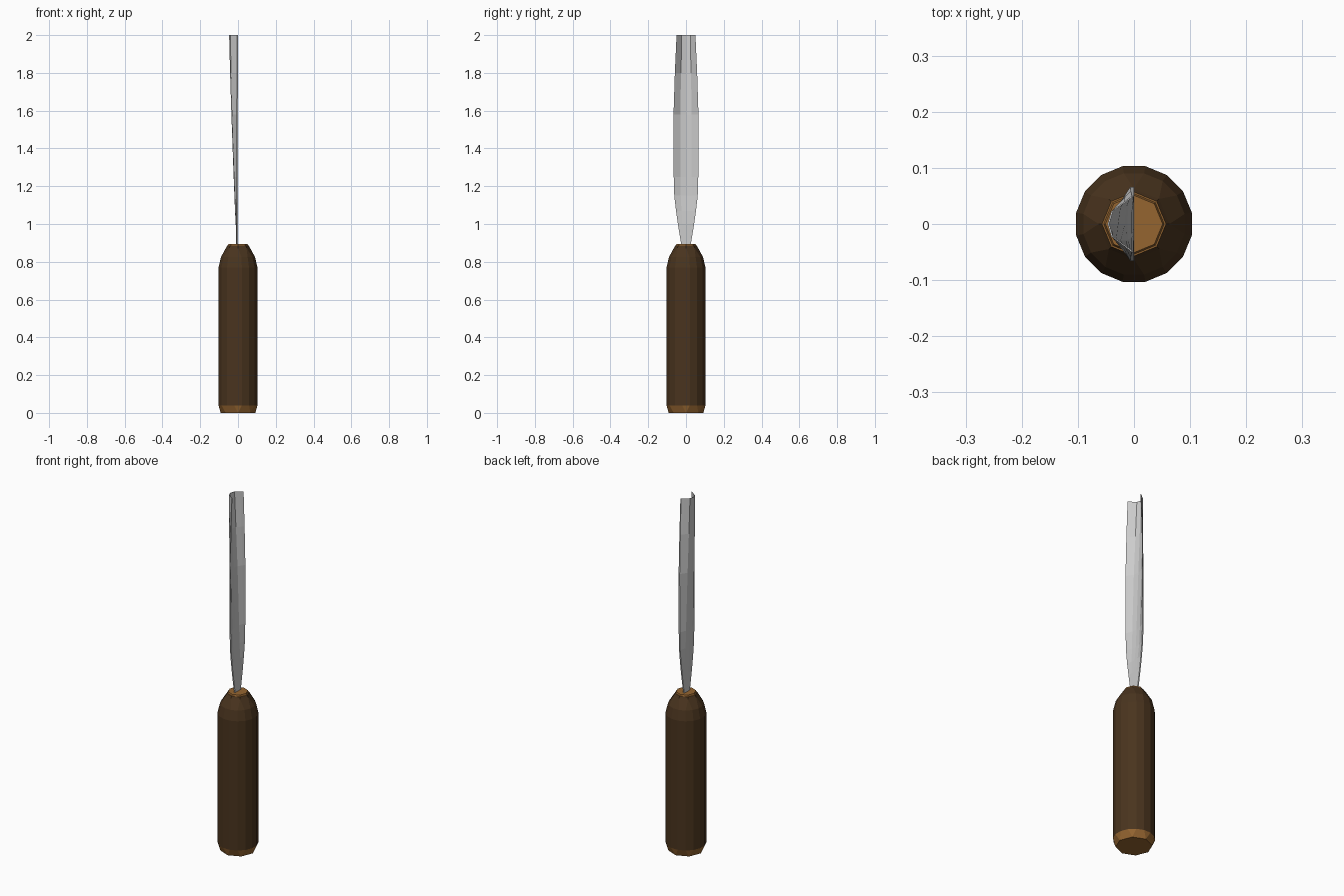
import bpy, bmesh, math

if "Cube" in bpy.data.objects:
    bpy.data.objects.remove(bpy.data.objects["Cube"])

SIDES = 16


def material(name, rgb):
    m = bpy.data.materials.new(name)
    m.diffuse_color = (*rgb, 1)
    m.use_nodes = True
    m.node_tree.nodes["Principled BSDF"].inputs["Base Color"].default_value = m.diffuse_color
    return m


def loft(name, rings, mats=(), mat_of=None):
    """Skin closed rings with equal point counts; flat shaded, capped ends."""
    bm = bmesh.new()
    loops = [[bm.verts.new(p) for p in r] for r in rings]
    n = len(loops[0])
    for i in range(len(loops) - 1):
        for k in range(n):
            j = (k + 1) % n
            f = bm.faces.new((loops[i][k], loops[i][j], loops[i + 1][j], loops[i + 1][k]))
            f.material_index = mat_of[i] if mat_of else 0
    for loop, idx in ((loops[0], 0), (loops[-1], -1)):
        f = bm.faces.new(loop)
        f.material_index = mat_of[idx] if mat_of else 0
    bmesh.ops.remove_doubles(bm, verts=bm.verts[:], dist=1e-5)
    bmesh.ops.recalc_face_normals(bm, faces=bm.faces[:])
    me = bpy.data.meshes.new(name)
    bm.to_mesh(me)
    bm.free()
    for m in mats:
        me.materials.append(m)
    ob = bpy.data.objects.new(name, me)
    bpy.context.collection.objects.link(ob)
    return ob


def handle_ring(r, z, octagon=False):
    """16-sided ring; octagon merges neighbouring points in pairs."""
    pts = []
    for k in range(SIDES):
        a = ((k + 1) // 2) * math.pi / 4 if octagon else (k + 0.5) * math.pi / 8
        pts.append((r * math.cos(a), r * math.sin(a), z))
    return pts


dark = material("dark_wood", (0.067, 0.034, 0.013))
tan = material("bare_wood", (0.30, 0.13, 0.03))

# Handle: chamfered butt, straight grip, rounded shoulder, bare neck
profile = [(0.092, 0.0, True), (0.105, 0.04, False), (0.105, 0.77, False),
           (0.092, 0.825, False), (0.063, 0.875, True), (0.057, 0.885, True),
           (0.054, 0.885, True), (0.051, 0.893, True)]
loft("handle", [handle_ring(*p) for p in profile], (dark, tan),
     [1, 0, 0, 0, 0, 1, 1, 1])


# Blade: hollow trough opening towards +x
def blade_ring(z, w, depth, thick, hollow, edge):
    across = [-1, -0.8, -0.45, 0, 0.45, 0.8, 1]
    drop = [0, 0.3, 0.85, 1, 0.85, 0.3, 0]
    outer = [(-edge - (depth - edge) * d, w * t, z) for t, d in zip(across, drop)]
    inner = [(-max(0, depth - thick) * d * hollow, w * t, z)
             for t, d in zip(across, drop)]
    return outer + inner[::-1]


# z, half width, depth, thickness, hollow amount, edge thickness
stations = [(0.86, 0.022, 0.010, 0.010, 0, 0.007),
            (0.89, 0.025, 0.010, 0.010, 0, 0.007),
            (1.00, 0.043, 0.012, 0.009, 0, 0.007),
            (1.07, 0.053, 0.016, 0.008, 0.5, 0.007),
            (1.15, 0.062, 0.019, 0.007, 1, 0.007),
            (1.25, 0.065, 0.023, 0.007, 1, 0.007),
            (1.58, 0.066, 0.035, 0.007, 1, 0.007),
            (1.80, 0.059, 0.042, 0.005, 1, 0.006),
            (2.00, 0.050, 0.047, 0.003, 1, 0.004)]
loft("blade", [blade_ring(*s) for s in stations])
